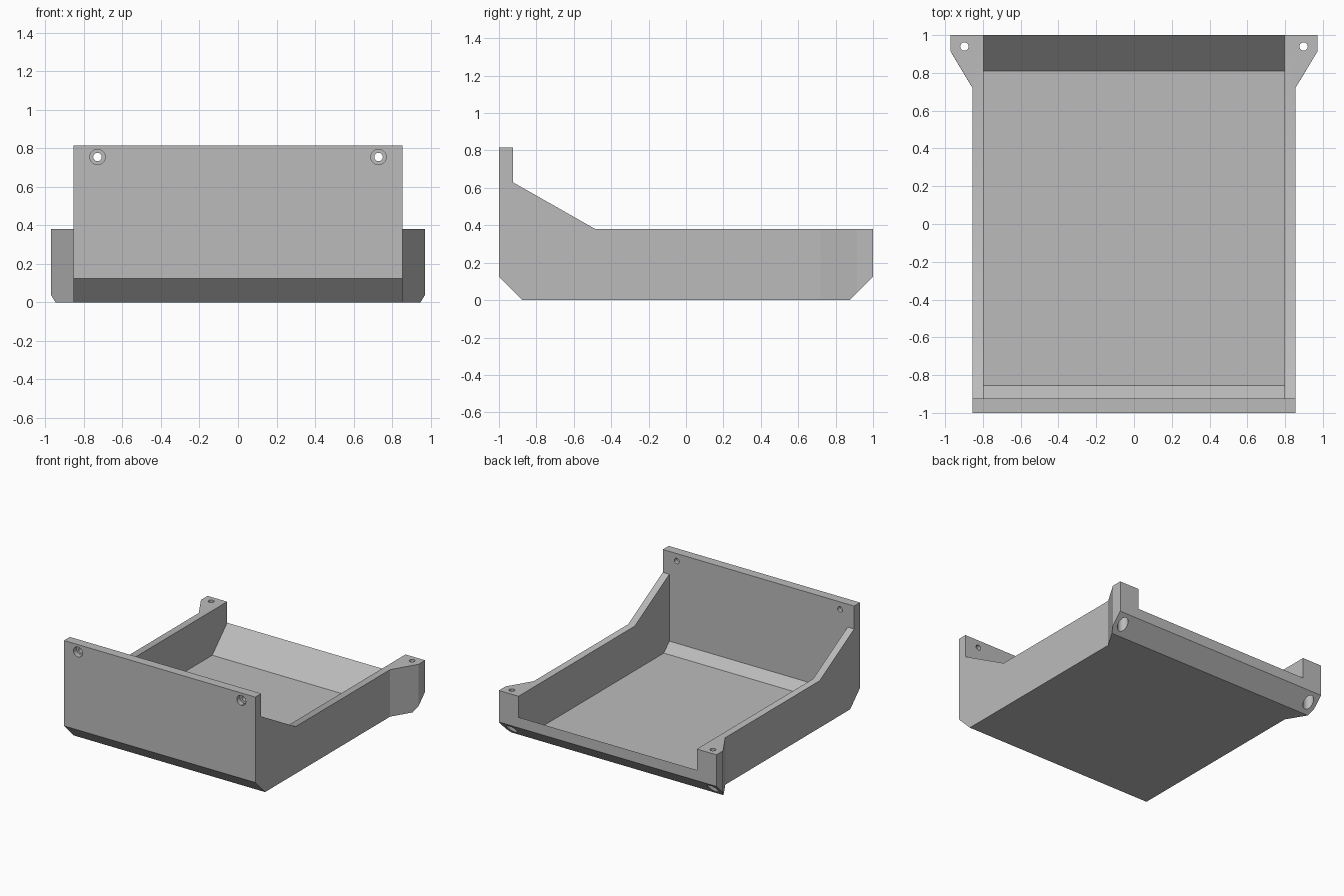
import bpy, bmesh, math
from mathutils import Matrix

if "Cube" in bpy.data.objects:
    bpy.data.objects.remove(bpy.data.objects["Cube"])

grey = bpy.data.materials.new("plain_grey")
grey.diffuse_color = (0.5, 0.5, 0.5, 1)
grey.use_nodes = True
grey.node_tree.nodes["Principled BSDF"].inputs["Base Color"].default_value = grey.diffuse_color


def prism(name, points, axis, lo, hi):
    """Extrude a closed profile: axis 'x' takes (y, z) points, 'z' takes (x, y)."""
    bm = bmesh.new()
    place = (lambda p, t: (t, p[0], p[1])) if axis == 'x' else (lambda p, t: (p[0], p[1], t))
    face = bm.faces.new([bm.verts.new(place(p, lo)) for p in points])
    ext = bmesh.ops.extrude_face_region(bm, geom=[face])
    verts = [g for g in ext['geom'] if isinstance(g, bmesh.types.BMVert)]
    shift = (hi - lo, 0, 0) if axis == 'x' else (0, 0, hi - lo)
    bmesh.ops.translate(bm, verts=verts, vec=shift)
    return finish(name, bm)


def bore(name, centre, radius, length, axis):
    """Cylinder along y or z."""
    bm = bmesh.new()
    bmesh.ops.create_cone(bm, cap_ends=True, segments=32, radius1=radius,
                          radius2=radius, depth=length)
    if axis == 'y':
        bm.transform(Matrix.Rotation(math.pi / 2, 4, 'X'))
    bm.transform(Matrix.Translation(centre))
    return finish(name, bm)


def finish(name, bm):
    bmesh.ops.recalc_face_normals(bm, faces=bm.faces)
    mesh = bpy.data.meshes.new(name)
    bm.to_mesh(mesh)
    bm.free()
    mesh.materials.append(grey)
    obj = bpy.data.objects.new(name, mesh)
    bpy.context.collection.objects.link(obj)
    return obj


def combine(target, tool, operation):
    """Apply a boolean and remove the helper."""
    tool.hide_render = True
    mod = target.modifiers.new(operation, 'BOOLEAN')
    mod.operation, mod.solver, mod.object = operation, 'EXACT', tool
    bpy.context.view_layer.objects.active = target
    bpy.ops.object.modifier_apply(modifier=mod.name)
    bpy.data.objects.remove(tool)


# Side outline: tall front plate, sloped shoulders, chamfered bottom edges
tray = prism("mounting_tray", [
    (-1, 0.125), (-0.875, 0), (0.875, 0), (1, 0.125), (1, 0.38),
    (-0.485, 0.38), (-0.925, 0.63), (-0.925, 0.815), (-1, 0.815)], 'x', -1.1, 1.1)

# Plan outline: straight walls flaring into rear mounting ears
half = [(0.855, -1.1), (0.855, 0.72), (0.972, 0.915), (0.972, 1.1)]
plan = half + [(-x, y) for x, y in reversed(half)]
combine(tray, prism("plan_helper", plan, 'z', -0.1, 1), 'INTERSECT')

# Inner cavity with sloped front and rear ends, open at the back
combine(tray, prism("cavity_helper", [
    (-0.925, 1.1), (-0.925, 0.09), (-0.855, 0.02), (0.81, 0.02),
    (1.1, 0.31), (1.1, 1.1)], 'x', -0.797, 0.797), 'DIFFERENCE')

# Counterbored screw holes in the front plate and the rear ears
for side in (-1, 1):
    for centre, radius, length, axis in (
            ((side * 0.73, -1, 0.755), 0.022, 0.4, 'y'),
            ((side * 0.73, -1, 0.755), 0.04, 0.08, 'y'),
            ((side * 0.898, 0.94, 0.2), 0.022, 0.8, 'z'),
            ((side * 0.898, 0.94, 0.1), 0.04, 0.44, 'z')):
        combine(tray, bore("hole_helper", centre, radius, length, axis), 'DIFFERENCE')

# Smooth hole walls, crisp outer edges
bpy.ops.object.select_all(action='DESELECT')
tray.select_set(True)
bpy.context.view_layer.objects.active = tray
bpy.ops.object.shade_smooth_by_angle(angle=math.radians(30))
